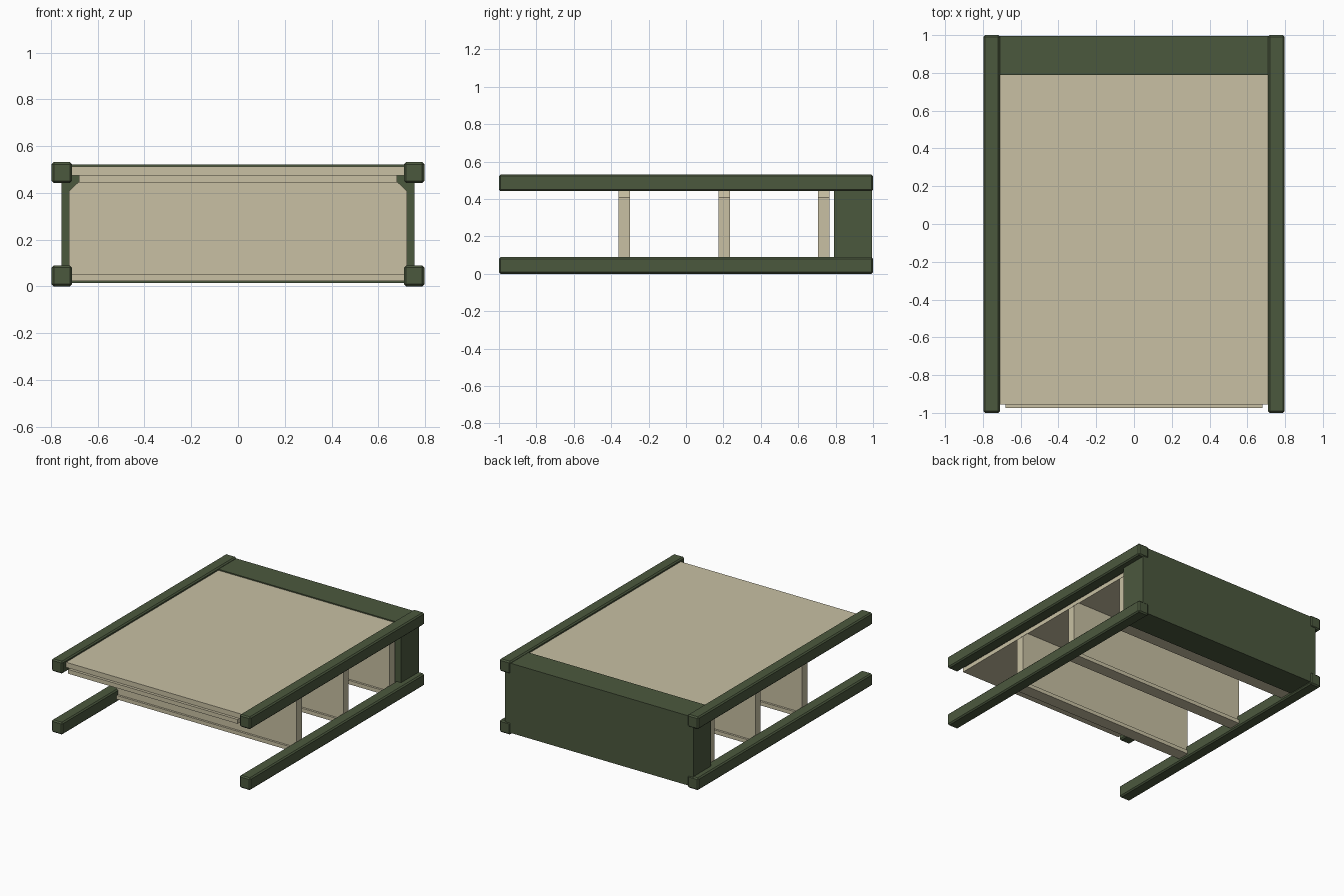
import bpy
import bmesh

cube = bpy.data.objects.get("Cube")
if cube:
    bpy.data.objects.remove(cube, do_unlink=True)


def make_material(name, rgb):
    mat = bpy.data.materials.new(name)
    mat.use_nodes = True
    colour = (*rgb, 1)
    mat.diffuse_color = colour
    mat.node_tree.nodes["Principled BSDF"].inputs["Base Color"].default_value = colour
    return mat


green = make_material("olive green", (0.071, 0.098, 0.048))
beige = make_material("sand beige", (0.578, 0.527, 0.366))


def extrude_profile(name, points, y0, y1, mat):
    """Extrude an x-z outline along y."""
    bm = bmesh.new()
    face = bm.faces.new([bm.verts.new((x, y0, z)) for x, z in points])
    out = bmesh.ops.extrude_face_region(bm, geom=[face])
    verts = [v for v in out["geom"] if isinstance(v, bmesh.types.BMVert)]
    bmesh.ops.translate(bm, verts=verts, vec=(0, y1 - y0, 0))
    bmesh.ops.recalc_face_normals(bm, faces=bm.faces)
    mesh = bpy.data.meshes.new(name)
    bm.to_mesh(mesh)
    bm.free()
    mesh.materials.append(mat)
    obj = bpy.data.objects.new(name, mesh)
    bpy.context.collection.objects.link(obj)
    return obj


def mirrored(half):
    """Close a right-hand outline with its mirror image."""
    return half + [(-x, z) for x, z in reversed(half)]


# Four long corner rails with small chamfers
for side, sx in (("left", 1), ("right", -1)):
    for level, z in (("lower", 0.0), ("upper", 0.442)):
        a, b = sx * 0.71, sx * 0.797
        rail = extrude_profile(f"{level}_rail_{side}",
                               [(a, z), (b, z), (b, z + 0.089), (a, z + 0.089)],
                               -1, 1, green)
        bevel = rail.modifiers.new("edge_chamfer", "BEVEL")
        bevel.width = 0.009
        bevel.segments = 1

# Rear box, notched around the rails
extrude_profile("rear_box", mirrored([
    (0.715, 0.015), (0.715, 0.085), (0.755, 0.085),
    (0.755, 0.446), (0.715, 0.446), (0.715, 0.52)]), 0.79, 0.995, green)

# Deck and its narrower lower layer
extrude_profile("deck", mirrored([(0.712, 0.475), (0.712, 0.512)]),
                -0.955, 0.79, beige)
extrude_profile("deck_underlayer", mirrored([(0.68, 0.445), (0.68, 0.476)]),
                -0.975, 0.79, beige)

# Cross panels with clipped upper corners, each on a wider foot strip
for i, y in enumerate((-0.33, 0.205, 0.737)):
    extrude_profile(f"cross_panel_{i + 1}", mirrored([
        (0.722, 0.04), (0.722, 0.408), (0.682, 0.446)]),
        y - 0.03, y + 0.03, beige)
    extrude_profile(f"panel_foot_{i + 1}", mirrored([
        (0.712, 0.022), (0.712, 0.05)]), y - 0.045, y + 0.045, beige)
